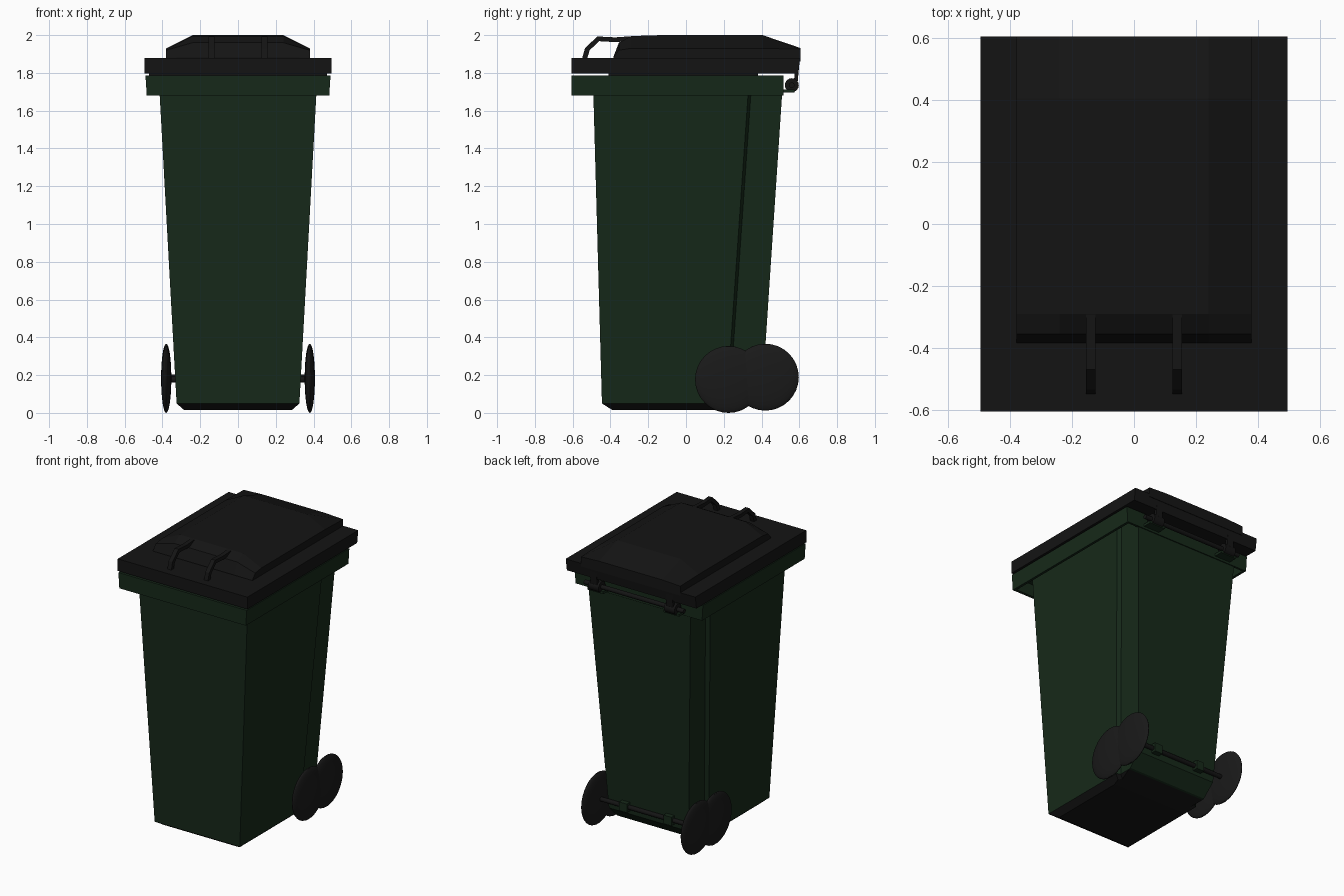
import bpy, bmesh
from mathutils import Vector

if "Cube" in bpy.data.objects:
    bpy.data.objects.remove(bpy.data.objects["Cube"])


def material(name, rgb):
    m = bpy.data.materials.new(name)
    m.diffuse_color = (*rgb, 1)
    m.use_nodes = True
    m.node_tree.nodes["Principled BSDF"].inputs["Base Color"].default_value = m.diffuse_color
    return m


GREEN = material("dark_green", (0.008, 0.022, 0.010))
BLACK = material("black", (0.007, 0.007, 0.007))
RUBBER = material("rubber", (0.010, 0.010, 0.010))


def finish(name, bm, mat, smooth=False):
    bmesh.ops.recalc_face_normals(bm, faces=bm.faces)
    me = bpy.data.meshes.new(name)
    bm.to_mesh(me)
    bm.free()
    me.materials.append(mat)
    ob = bpy.data.objects.new(name, me)
    bpy.context.collection.objects.link(ob)
    if smooth:
        bpy.context.view_layer.objects.active = ob
        ob.select_set(True)
        bpy.ops.object.shade_smooth_by_angle()
        ob.select_set(False)
    return ob


def loft(rings, caps=True, loop=False):
    """Bridge matching rings of points."""
    bm = bmesh.new()
    vs = [[bm.verts.new(p) for p in r] for r in rings]
    pairs = list(zip(vs, vs[1:])) + ([(vs[-1], vs[0])] if loop else [])
    n = len(vs[0])
    for a, b in pairs:
        for i in range(n):
            j = (i + 1) % n
            bm.faces.new((a[i], a[j], b[j], b[i]))
    if caps and not loop:
        bm.faces.new(vs[0])
        bm.faces.new(vs[-1])
    return bm


def rect(hw, y0, y1, z):
    return [(-hw, y0, z), (hw, y0, z), (hw, y1, z), (-hw, y1, z)]


def box(name, x, y, z, mat):
    rings = [[(px, y[0], h), (px, y[1], h), (qx, y[1], h), (qx, y[0], h)]
             for h in z for px, qx in [x]]
    return finish(name, loft(rings), mat)


def rod(name, x0, x1, y, z, r, mat, seg=16):
    from math import cos, sin, tau
    rings = [[(x, y + r * cos(tau * i / seg), z + r * sin(tau * i / seg))
              for i in range(seg)] for x in (x0, x1)]
    return finish(name, loft(rings), mat, True)


# Tapered body, stepped in along the rear corners
def section(z, hw, yf, ys, yb, step=0.025):
    half = [(hw, yf), (hw, ys), (hw - step, ys + 0.015), (hw - step, yb)]
    return [(x, y, z) for x, y in half] + [(-x, y, z) for x, y in reversed(half)]


def rear_cut(bm):
    # sloped underside between the wheels
    for co, no in (((0, 0.15, 0.015), (0, 0.22, -1)), ((0, 0.32, 0.05), (0, 1, -1))):
        geom = bm.verts[:] + bm.edges[:] + bm.faces[:]
        cut = bmesh.ops.bisect_plane(bm, geom=geom, plane_co=co, plane_no=no, clear_outer=True)
        edges = [e for e in cut["geom_cut"] if isinstance(e, bmesh.types.BMEdge)]
        bmesh.ops.holes_fill(bm, edges=edges)


bm = loft([section(0.05, 0.325, -0.445, 0.215, 0.40),
           section(1.78, 0.42, -0.493, 0.335, 0.515)])
rear_cut(bm)
finish("bin_body", bm, GREEN)
bm = loft([section(0.015, 0.285, -0.39, 0.19, 0.36),
           section(0.05, 0.325, -0.445, 0.215, 0.40)])
rear_cut(bm)
finish("bin_base", bm, BLACK)

# Hollow flange hanging round the top of the body
finish("rim_flange", loft([
    rect(0.40, -0.48, 0.49, 1.765), rect(0.468, -0.588, 0.50, 1.765),
    rect(0.466, -0.586, 0.50, 1.68), rect(0.483, -0.605, 0.515, 1.68),
    rect(0.49, -0.605, 0.515, 1.787), rect(0.40, -0.48, 0.49, 1.787)], loop=True), GREEN)

# Lid plate and the seat beneath it
finish("lid_plate", loft([rect(0.495, -0.605, 0.593, 1.797),
                          rect(0.495, -0.605, 0.605, 1.88)]), BLACK)
box("lid_seat", (-0.47, 0.47), (-0.41, 0.38), (1.78, 1.80), BLACK)

# Raised lid dome, lofted from front to back
dome = [(-0.385, 1.882, 1.884), (-0.355, 1.92, 1.96), (-0.29, 1.93, 1.995),
        (-0.13, 1.93, 2.0), (0.405, 1.93, 2.0), (0.605, 1.925, 1.932)]
finish("lid_dome", loft([[(-0.38, y, 1.86), (-0.38, y, zs), (-0.24, y, zt),
                          (0.24, y, zt), (0.38, y, zs), (0.38, y, 1.86)]
                         for y, zs, zt in dome]), BLACK)

# Bent lid handles
outer = [(-0.552, 1.87), (-0.535, 1.93), (-0.47, 1.993), (-0.375, 1.988), (-0.29, 1.994)]
inner = [(-0.525, 1.87), (-0.51, 1.92), (-0.46, 1.968), (-0.375, 1.963), (-0.29, 1.969)]
for side, s in (("left", -1), ("right", 1)):
    x0, x1 = s * 0.14 - 0.015, s * 0.14 + 0.015
    finish("lid_handle_" + side, loft([[(x0, *o), (x1, *o), (x1, *i), (x0, *i)]
                                       for o, i in zip(outer, inner)]), BLACK)

    # Hinge knuckle, lid strap and body tab
    k = s * 0.29
    rod("hinge_knuckle_" + side, k - 0.04, k + 0.04, 0.56, 1.735, 0.037, BLACK)
    finish("hinge_strap_" + side, loft([
        [(k - 0.025, y - 0.02, z), (k + 0.025, y - 0.02, z), (k + 0.025, y, z), (k - 0.025, y, z)]
        for y, z in ((0.59, 1.74), (0.602, 1.87))]), BLACK)
    box("hinge_tab_" + side, (k - 0.06, k + 0.06), (0.49, 0.575), (1.695, 1.712), GREEN)

    # Paired lens-shaped wheels
    for end, y, z in (("rear", 0.42, 0.189), ("inner", 0.225, 0.177)):
        bm = bmesh.new()
        bmesh.ops.create_uvsphere(bm, u_segments=32, v_segments=16, radius=1)
        bmesh.ops.scale(bm, vec=(0.027, 0.177, 0.177), verts=bm.verts)
        bmesh.ops.translate(bm, vec=Vector((s * 0.38, y, z)), verts=bm.verts)
        finish(f"wheel_{end}_{side}", bm, RUBBER, True)

    # Axle bracket
    box("axle_bracket_" + side, (s * 0.17 - 0.03, s * 0.17 + 0.03), (0.39, 0.445), (0.16, 0.22), GREEN)

rod("hinge_rod", -0.38, 0.38, 0.56, 1.735, 0.015, BLACK)
rod("rear_axle", -0.37, 0.37, 0.42, 0.189, 0.015, BLACK)
rod("inner_axle", -0.37, 0.37, 0.225, 0.177, 0.015, BLACK)
